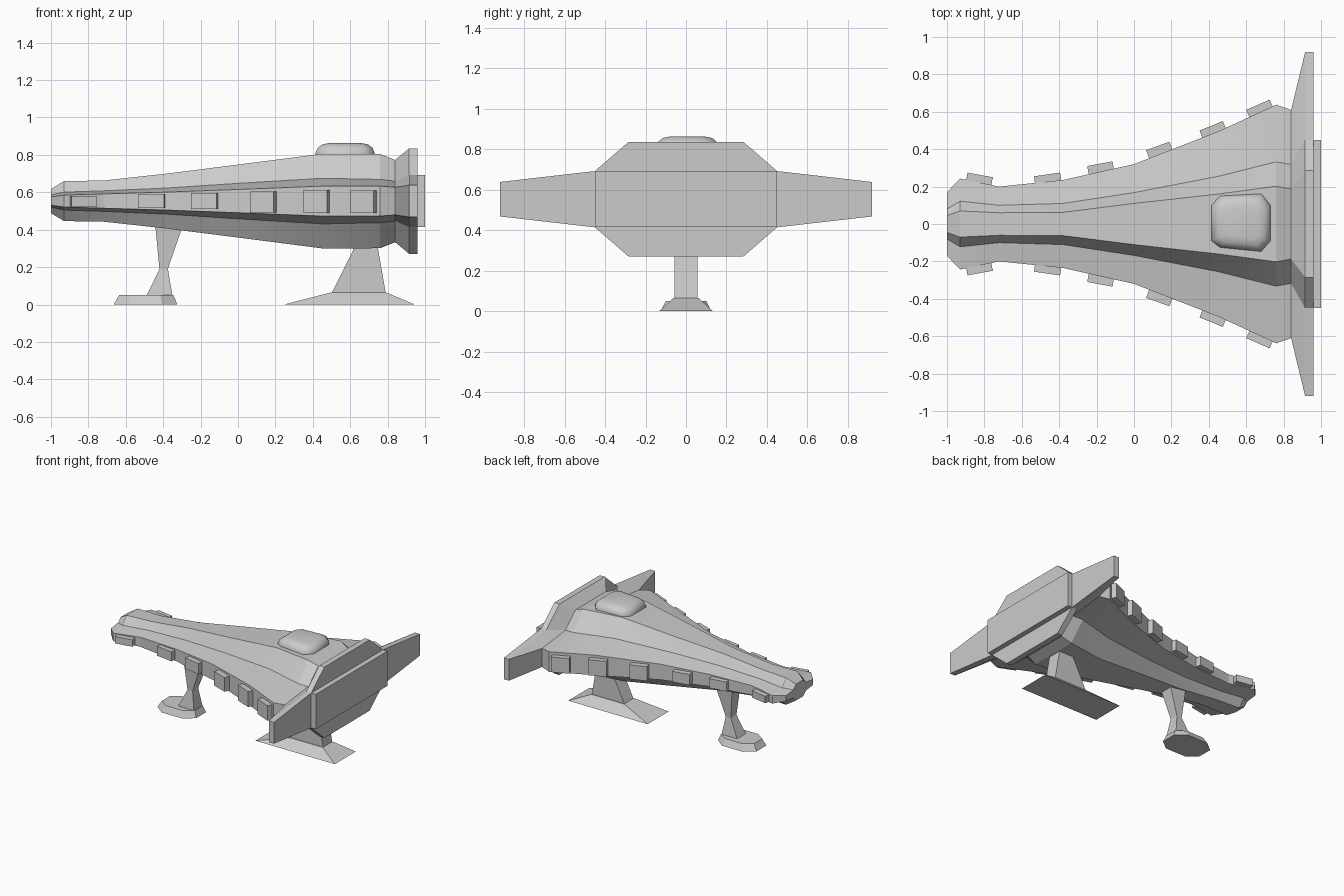
import bpy, bmesh, math
from mathutils import Vector

if "Cube" in bpy.data.objects:
    bpy.data.objects.remove(bpy.data.objects["Cube"])


def loft(name, rings, smooth=None):
    """Skin equal-length rings of 3D points and cap both ends."""
    bm = bmesh.new()
    vs = [[bm.verts.new(p) for p in r] for r in rings]
    n = len(rings[0])
    for a, b in zip(vs, vs[1:]):
        for i in range(n):
            j = (i + 1) % n
            bm.faces.new((a[i], a[j], b[j], b[i]))
    bm.faces.new(vs[0])
    bm.faces.new(vs[-1])
    bmesh.ops.recalc_face_normals(bm, faces=bm.faces)
    me = bpy.data.meshes.new(name)
    bm.to_mesh(me)
    bm.free()
    ob = bpy.data.objects.new(name, me)
    bpy.context.collection.objects.link(ob)
    if smooth:
        bpy.ops.object.select_all(action='DESELECT')
        ob.select_set(True)
        bpy.context.view_layer.objects.active = ob
        bpy.ops.object.shade_smooth_by_angle(angle=math.radians(smooth))
    return ob


def rect(x0, x1, y, z):
    return [(x0, -y, z), (x1, -y, z), (x1, y, z), (x0, y, z)]


# Hull with tail wings: x, then half widths and half heights of the
# top deck edge, shoulder and side edge
MID = 0.553
STATIONS = [
    (-1.00, .045, .065, .080, .033, .170, .022),
    (-0.93, .070, .107, .122, .048, .243, .032),
    (-0.72, .060, .110, .100, .055, .200, .038),
    (-0.38, .062, .147, .110, .070, .235, .048),
    (0.00, .110, .195, .168, .095, .320, .062),
    (0.45, .160, .253, .255, .122, .495, .080),
    (0.76, .202, .252, .332, .116, .638, .080),
    (0.84, .187, .220, .318, .107, .610, .074),
    (0.915, .285, .282, .450, .139, .920, .085),
    (0.96, .285, .282, .450, .139, .920, .085),
]


def hull_ring(x, y1, z1, y2, z2, y3, z3):
    q = [(y1, z1), (y2, z2), (y3, z3)]
    right = q + [(y, -z) for y, z in reversed(q)]
    return [(x, y, MID + z) for y, z in right + [(-y, z) for y, z in reversed(right)]]


loft("hull", [hull_ring(*s) for s in STATIONS], smooth=12)

# Engine plate on the stern
loft("engine_plate", [rect(.96, 1.0, .45, .415), rect(.96, 1.0, .45, .692)])

# Side gun pods: outer edge start and end, low and high z
PODS = [
    (-.89, .275, -.755, .25, .525, .58),
    (-.535, .255, -.395, .275, .515, .59),
    (-.25, .31, -.115, .335, .51, .595),
    (.065, .395, .19, .44, .492, .605),
    (.35, .50, .475, .55, .488, .612),
    (.60, .61, .725, .665, .49, .61),
]
for i, (xa, ya, xb, yb, z0, z1) in enumerate(PODS):
    a, b = Vector((xa, ya)), Vector((xb, yb))
    d = (b - a).normalized()
    inward = Vector((d.y, -d.x)) * 0.08
    quad = [a, b, b + inward, a + inward]
    for side, s in (("left", -1), ("right", 1)):
        loft(f"{side}_gun_pod_{i + 1}", [[(p.x, s * p.y, z) for p in quad] for z in (z0, z1)])

# Rounded bridge dome: one chamfered outline, shrunk upwards
OUTLINE = [(.415, .10), (.46, .15), (.68, .162), (.73, .10),
           (.73, -.09), (.68, -.147), (.46, -.125), (.415, -.09)]
CX, CY = 0.575, 0.005
rings = [[(CX + (x - CX) * k, CY + (y - CY) * k, z) for x, y in OUTLINE]
         for k, z in ((1, .78), (1, .812), (.93, .838), (.78, .856), (.55, .863))]
loft("bridge_dome", rings, smooth=50)

# Front landing leg, pinched in the middle
loft("front_leg", [rect(-.49, -.35, .055, .045), rect(-.42, -.375, .035, .19),
                   rect(-.445, -.285, .055, .45)])


def foot_ring(x0, x1, y, c, z):
    return [(x0, -y * .5, z), (x0 + c, -y, z), (x1 - c, -y, z), (x1, -y * .5, z),
            (x1, y * .5, z), (x1 - c, y, z), (x0 + c, y, z), (x0, y * .5, z)]


loft("front_foot", [foot_ring(-.665, -.325, .125, .08, 0), foot_ring(-.635, -.345, .10, .07, .05)])

# Rear landing leg and splayed foot
loft("rear_leg", [rect(.50, .79, .057, .06), rect(.615, .75, .057, .29), rect(.63, .745, .057, .36)])
loft("rear_foot", [rect(.245, .945, .132, 0), rect(.50, .79, .062, .065)])
